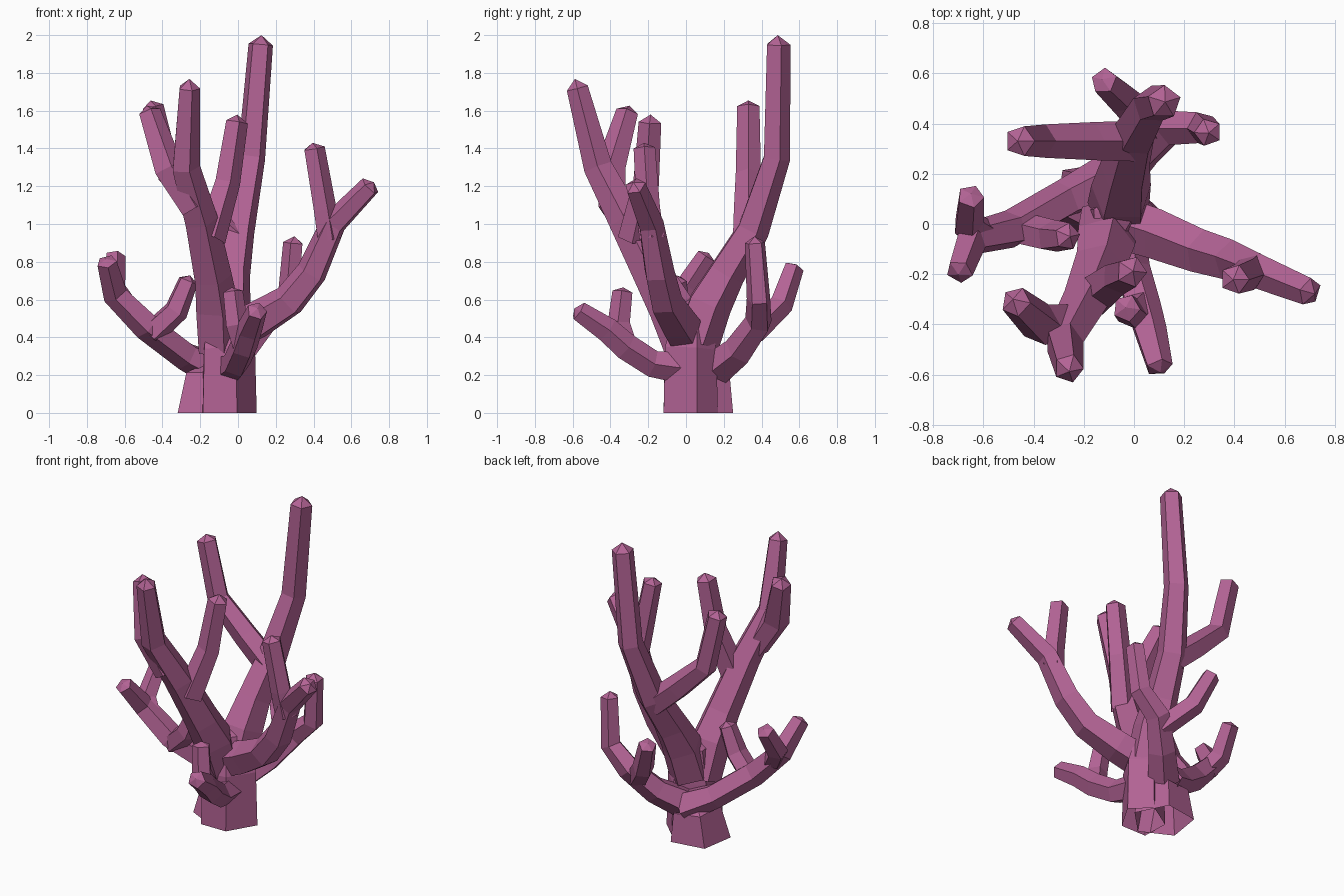
import bpy, bmesh, math
from mathutils import Vector

coral = bpy.data.materials.new("coral_pink")
coral.diffuse_color = (0.45, 0.125, 0.30, 1)


def branch(name, pts, cap=0.04, sides=5, turn=0.0, squash=1.0):
    """Five-sided tapering tube through (x, y, z, radius) points, open at the root, pointed at the tip.
    squash flattens the section across the x = y diagonal."""
    P = [Vector(p[:3]) for p in pts]
    seg = [(b - a).normalized() for a, b in zip(P, P[1:])]
    diag = Vector((1, -1, 0)).normalized()
    bm = bmesh.new()
    rings = []
    u = Vector((1, 0, 0))
    for i, p in enumerate(P):
        a, b = seg[max(i - 1, 0)], seg[min(i, len(seg) - 1)]
        t = (a + b).normalized() if p.z > 0 else Vector((0, 0, 1))
        u = (u - t * u.dot(t)).normalized()
        v = t.cross(u)
        ring = []
        for k in range(sides):
            w = turn + 2 * math.pi * k / sides
            d = pts[i][3] * (u * math.cos(w) + v * math.sin(w))
            d -= diag * d.dot(diag) * (1 - squash)
            ring.append(bm.verts.new(p + d))
        rings.append(ring)
    for r, s in zip(rings, rings[1:]):
        for k in range(sides):
            j = (k + 1) % sides
            bm.faces.new((r[k], r[j], s[j], s[k]))
    tip = bm.verts.new(P[-1] + seg[-1] * cap)
    for k in range(sides):
        bm.faces.new((rings[-1][k], rings[-1][(k + 1) % sides], tip))
    me = bpy.data.meshes.new(name)
    bm.to_mesh(me)
    bm.free()
    me.materials.append(coral)
    ob = bpy.data.objects.new(name, me)
    bpy.context.collection.objects.link(ob)
    return ob


R = math.radians
# trunk and the stubby root behind it
branch("trunk", [(-.06, .01, 0, .18), (-.06, .01, .34, .17), (-.08, .03, .56, .11)],
       cap=.05, turn=R(10), squash=.75)
branch("rear_root", [(-.15, .08, 0, .19), (-.14, .1, .2, .15)], cap=.08, turn=R(135))

# tall rear stem and its fork
branch("tall_stem", [(-.06, .05, .38, .13), (-.05, .12, .58, .125), (-.035, .21, .74, .105), (0, .35, .97, .092),
                     (.07, .475, 1.35, .077), (.12, .485, 1.95, .068)], cap=.05, turn=R(20))
branch("tall_stem_fork", [(-.01, .33, .93, .085), (-.17, .33, 1.07, .08), (-.37, .33, 1.26, .07),
                          (-.455, .33, 1.62, .062)], cap=.035)

# front left stem and its two forks
branch("front_left_stem", [(-.11, 0, .34, .12), (-.12, -.08, .56, .125), (-.14, -.17, .72, .108),
                           (-.2, -.32, 1.02, .095), (-.28, -.465, 1.3, .08), (-.26, -.575, 1.72, .06)], cap=.05)
branch("front_left_fork_outer", [(-.24, -.39, 1.08, .075), (-.37, -.4, 1.29, .085),
                                 (-.47, -.31, 1.59, .062)], cap=.04)
branch("front_left_fork_inner", [(-.15, -.28, .92, .085), (-.06, -.21, 1.22, .072),
                                 (-.01, -.19, 1.54, .063)], cap=.04)

# right stem and its fork
branch("right_stem", [(-.04, 0, .42, .11), (.09, -.04, .48, .105), (.27, -.11, .59, .092), (.39, -.145, .74, .085),
                      (.505, -.19, 1.0, .072), (.7, -.27, 1.2, .058)], cap=.03)
branch("right_stem_fork", [(.48, -.18, .92, .07), (.455, -.2, 1.08, .066), (.4, -.22, 1.4, .06)],
       cap=.03)

# low rear branch and its fork
branch("rear_branch", [(-.1, .15, .23, .1), (.02, .28, .33, .085), (.14, .385, .48, .075),
                       (.27, .385, .6, .065), (.295, .365, .9, .056)], cap=.035)
branch("rear_branch_fork", [(.1, .35, .42, .07), (-.04, .5, .57, .067), (-.12, .57, .77, .055)],
       cap=.02)

# low left branch, splitting into three tips
branch("left_branch", [(-.1, .18, .22, .1), (-.27, .1, .3, .08), (-.48, -.02, .46, .08),
                       (-.65, -.06, .63, .07), (-.695, -.19, .8, .055)], cap=.02)
branch("left_branch_fork", [(-.6, -.04, .57, .065), (-.66, 0, .66, .065), (-.65, .11, .83, .054)],
       cap=.02)
branch("left_branch_inner_fork", [(-.46, -.02, .42, .07), (-.33, -.05, .54, .068),
                                  (-.265, -.05, .7, .055)], cap=.03)

# low front branch and its fork
branch("front_branch", [(-.04, -.04, .24, .085), (-.01, -.18, .26, .075), (.03, -.32, .35, .075),
                        (.06, -.42, .44, .07), (.1, -.57, .54, .055)], cap=.025)
branch("front_branch_fork", [(.03, -.32, .35, .065), (-.01, -.355, .47, .063), (-.03, -.335, .64, .056)],
       cap=.025)
